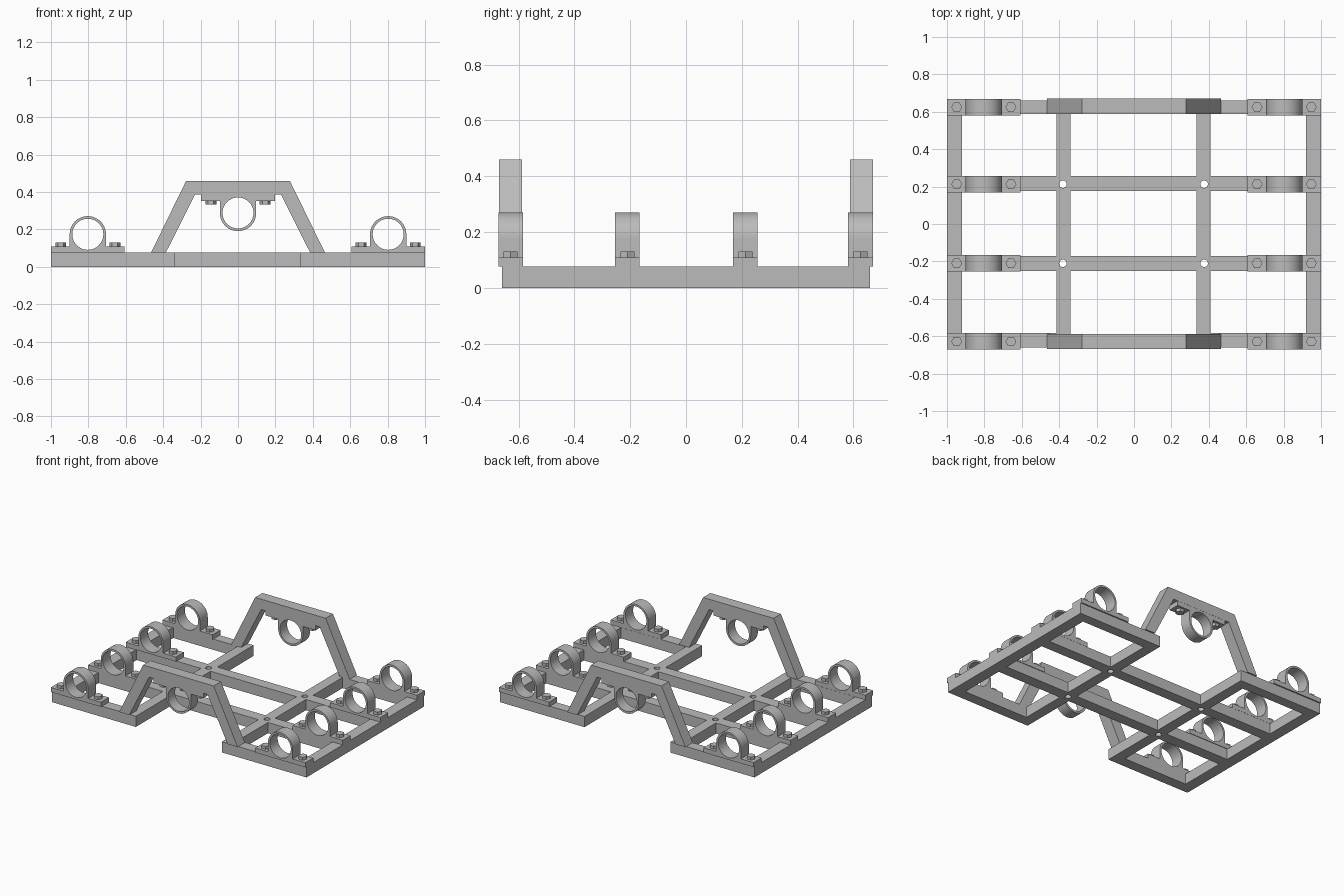
import bpy, bmesh, math
from mathutils import Matrix

cube = bpy.data.objects.get("Cube")
if cube:
    bpy.data.objects.remove(cube, do_unlink=True)

grey = bpy.data.materials.new("plain grey")
grey.use_nodes = True
colour = (0.5, 0.5, 0.5, 1)
grey.diffuse_color = colour
grey.node_tree.nodes["Principled BSDF"].inputs["Base Color"].default_value = colour

TOP = 0.076                            # top of the base frame
ROWS = (-0.628, -0.21, 0.213, 0.625)   # y of the clamp rows


def finish(name, bm, smooth=False):
    """Turn a bmesh into a grey object."""
    bmesh.ops.recalc_face_normals(bm, faces=bm.faces)
    mesh = bpy.data.meshes.new(name)
    bm.to_mesh(mesh)
    bm.free()
    mesh.materials.append(grey)
    obj = bpy.data.objects.new(name, mesh)
    bpy.context.collection.objects.link(obj)
    if smooth:
        bpy.ops.object.select_all(action='DESELECT')
        obj.select_set(True)
        bpy.context.view_layer.objects.active = obj
        bpy.ops.object.shade_smooth_by_angle(angle=math.radians(30))
    return obj


def extrude_loops(bm, loops, vector):
    """Fill an outline, with any holes in it, and extrude it."""
    edges = []
    for loop in loops:
        verts = [bm.verts.new(p) for p in loop]
        edges += [bm.edges.new((verts[i - 1], v)) for i, v in enumerate(verts)]
    bmesh.ops.triangle_fill(bm, edges=edges, use_beauty=True, use_dissolve=False)
    new = bmesh.ops.extrude_face_region(bm, geom=bm.faces[:], use_keep_orig=True)
    moved = [g for g in new["geom"] if isinstance(g, bmesh.types.BMVert)]
    bmesh.ops.translate(bm, verts=moved, vec=vector)


def arc(radius, start, end, steps):
    return [(radius * math.cos(a), radius * math.sin(a)) for a in
            (math.radians(start + (end - start) * i / steps) for i in range(steps + 1))]


# Base frame: a grid of rails, open at the middle of the front and back
xs = (-1, -0.92, -0.415, -0.34, 0.335, 0.41, 0.92, 1)
ys = (-0.66, -0.583, -0.25, -0.17, 0.177, 0.256, 0.588, 0.66)
bm = bmesh.new()
for i in range(7):
    for j in range(7):
        if i % 2 == 0 or j in (2, 4) or (j in (0, 6) and i != 3):
            bm.faces.new([bm.verts.new((xs[a], ys[b], 0)) for a, b in
                          ((i, j), (i + 1, j), (i + 1, j + 1), (i, j + 1))])
bmesh.ops.remove_doubles(bm, verts=bm.verts, dist=0.0001)
new = bmesh.ops.extrude_face_region(bm, geom=bm.faces[:], use_keep_orig=True)
bmesh.ops.translate(bm, vec=(0, 0, TOP),
                    verts=[g for g in new["geom"] if isinstance(g, bmesh.types.BMVert)])
frame = finish("base_frame", bm)

# Bolt holes where the inner rails cross
bm = bmesh.new()
for x in (-0.38, 0.375):
    for y in ROWS[1:3]:
        bmesh.ops.create_cone(bm, cap_ends=True, segments=24, radius1=0.02, radius2=0.02,
                              depth=0.4, matrix=Matrix.Translation((x, y, 0)))
cutter = finish("hole_cutter", bm)
cutter.hide_render = True
cutter.hide_set(True)
cut = frame.modifiers.new("holes", 'BOOLEAN')
cut.operation = 'DIFFERENCE'
cut.solver = 'EXACT'
cut.object = cutter
bpy.context.view_layer.objects.active = frame
bpy.ops.object.modifier_apply(modifier=cut.name)
bpy.data.objects.remove(cutter, do_unlink=True)


def clamp(name, x, y, z, width, flip=1):
    """Ring clamp with two flanges and two hex bolts; flip=-1 hangs it."""
    base, flange, half, r = -0.098, -0.065, 0.197, 0.097
    outline = [(-r, flange), (-half, flange), (-half, base), (half, base),
               (half, flange), (r, flange)] + arc(r, 0, 180, 28)
    hole = arc(0.083, 0, 360, 48)[:-1]
    bm = bmesh.new()
    extrude_loops(bm, [[(px + x, y - width / 2, z + flip * pz) for px, pz in loop]
                       for loop in (outline, hole)], (0, width, 0))
    finish(name, bm, smooth=True)
    bm = bmesh.new()
    for side in (-1, 1):
        place = Matrix.Translation((x + side * 0.145, y, z + flip * (flange + 0.01)))
        bmesh.ops.create_cone(bm, cap_ends=True, segments=6, radius1=0.029, radius2=0.029,
                              depth=0.022, matrix=place @ Matrix.Rotation(math.pi / 6, 4, 'Z'))
    finish(name + "_bolts", bm)


# Standing clamps along both sides
for side, sx in (("left", 1), ("right", -1)):
    for n, y in enumerate(ROWS):
        clamp(f"{side}_clamp_{n + 1}", sx * 0.803, y, 0.174, 0.088)

# Front and back arches, each with a hanging clamp
half_arch = [(0.465, TOP), (0.277, 0.46)]
half_inner = [(0.23, 0.386), (0.386, TOP)]
profile = (half_arch + [(-x, z) for x, z in reversed(half_arch)]
           + [(-x, z) for x, z in reversed(half_inner)] + half_inner)
for name, y in (("front", ROWS[0]), ("back", ROWS[3] + 0.004)):
    bm = bmesh.new()
    extrude_loops(bm, [[(x, y - 0.041, z) for x, z in profile]], (0, 0.082, 0))
    finish(name + "_arch", bm)
    clamp(name + "_hanging_clamp", 0, y, 0.288, 0.08, flip=-1)
